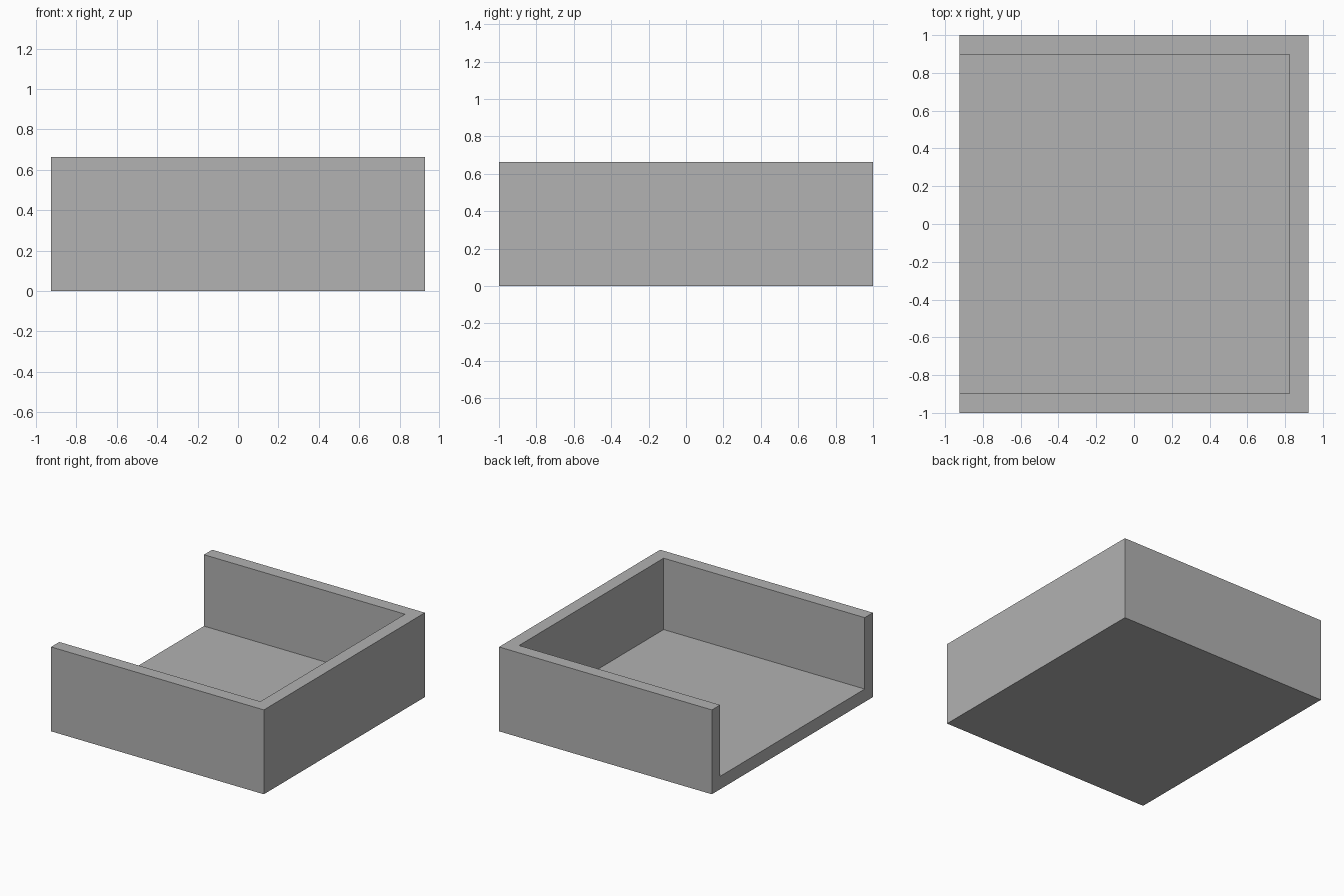
import bpy
import bmesh

cube = bpy.data.objects.get("Cube")
if cube:
    bpy.data.objects.remove(cube, do_unlink=True)

HALF_X, HALF_Y, HEIGHT = 0.925, 1.0, 0.663
WALL, FLOOR = 0.102, 0.102

grey = bpy.data.materials.new("plain grey")
grey.use_nodes = True
colour = (0.445, 0.445, 0.445, 1)
grey.diffuse_color = colour
grey.node_tree.nodes["Principled BSDF"].inputs["Base Color"].default_value = colour

# Footprint of the three walls: a U open towards -x
inner_x, inner_y = HALF_X - WALL, HALF_Y - WALL
outer = [(-HALF_X, -HALF_Y), (HALF_X, -HALF_Y), (HALF_X, HALF_Y), (-HALF_X, HALF_Y)]
inner = [(-HALF_X, inner_y), (inner_x, inner_y), (inner_x, -inner_y), (-HALF_X, -inner_y)]

bm = bmesh.new()


def ring(points, z):
    return [bm.verts.new((x, y, z)) for x, y in points]


base = ring(outer, 0)
rim = ring(outer, HEIGHT)
rim_in = ring(inner, HEIGHT)
floor = ring(inner, FLOOR)

# Underside, floor and U-shaped rim
bm.faces.new(base[::-1])
bm.faces.new(floor[::-1])
bm.faces.new(rim + rim_in)

# Outer and inner sides of the three walls
for i in range(3):
    bm.faces.new((base[i], base[i + 1], rim[i + 1], rim[i]))
    bm.faces.new((floor[i], floor[i + 1], rim_in[i + 1], rim_in[i]))

# Open end: wall ends and floor edge as one U-shaped face
bm.faces.new((base[3], base[0], rim[0], rim_in[3], floor[3], floor[0], rim_in[0], rim[3]))
bmesh.ops.recalc_face_normals(bm, faces=bm.faces)

mesh = bpy.data.meshes.new("open_tray")
bm.to_mesh(mesh)
bm.free()
mesh.materials.append(grey)
tray = bpy.data.objects.new("open_tray", mesh)
bpy.context.collection.objects.link(tray)
